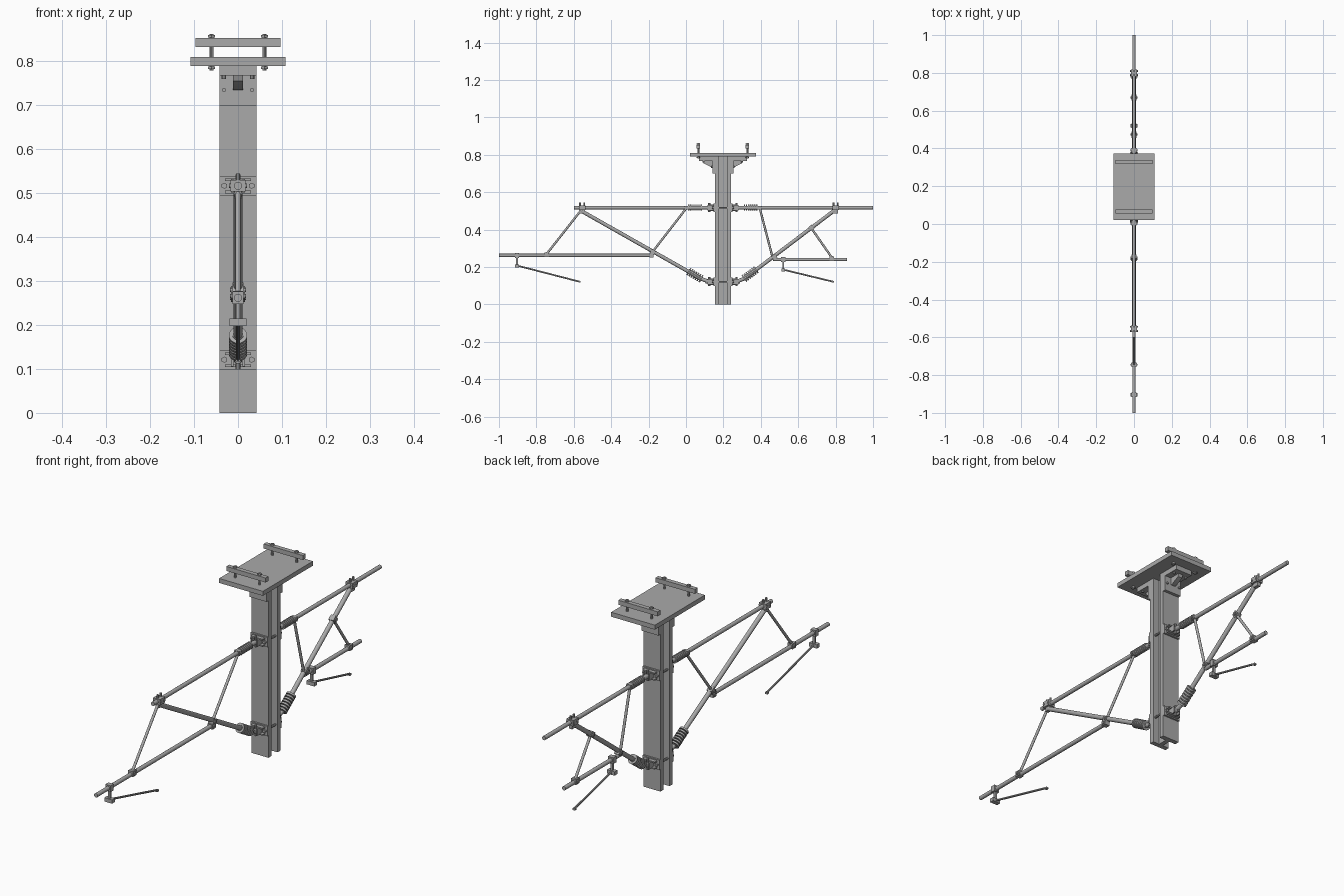
import bpy, bmesh, math
from mathutils import Vector, Matrix

cube = bpy.data.objects.get("Cube")
if cube:
    bpy.data.objects.remove(cube, do_unlink=True)

steel = bpy.data.materials.new("Galvanised grey")
steel.use_nodes = True
GREY = (0.40, 0.40, 0.40, 1)
steel.diffuse_color = GREY
steel.node_tree.nodes["Principled BSDF"].inputs["Base Color"].default_value = GREY

MID = 0.197  # y of the mast centre


class Part:
    """One named object gathered from boxes, rods and turned shapes."""

    def __init__(self, name):
        self.name, self.bm = name, bmesh.new()

    def box(self, x, y, z, sx, sy, sz, tilt=0):
        m = (Matrix.Translation((x, y, z)) @ Matrix.Rotation(tilt, 4, 'X')
             @ Matrix.Diagonal((sx, sy, sz, 1)))
        bmesh.ops.create_cube(self.bm, size=1, matrix=m)
        return self

    def rod(self, a, b, r, sides=16):
        a, b = Vector(a), Vector(b)
        turn = (b - a).to_track_quat('Z', 'Y').to_matrix().to_4x4()
        bmesh.ops.create_cone(self.bm, cap_ends=True, segments=sides, radius1=r, radius2=r,
                              depth=(b - a).length, matrix=Matrix.Translation((a + b) / 2) @ turn)
        return self

    def prism(self, outline, x0, x1):
        low = [self.bm.verts.new((x0, y, z)) for y, z in outline]
        face = self.bm.faces.new(low)
        ext = bmesh.ops.extrude_face_region(self.bm, geom=[face])
        moved = [v for v in ext["geom"] if isinstance(v, bmesh.types.BMVert)]
        bmesh.ops.translate(self.bm, verts=moved, vec=(x1 - x0, 0, 0))
        return self

    def done(self):
        bmesh.ops.recalc_face_normals(self.bm, faces=self.bm.faces)
        mesh = bpy.data.meshes.new(self.name)
        self.bm.to_mesh(mesh)
        self.bm.free()
        mesh.materials.append(steel)
        obj = bpy.data.objects.new(self.name, mesh)
        bpy.context.collection.objects.link(obj)
        bpy.ops.object.select_all(action='DESELECT')
        bpy.context.view_layer.objects.active = obj
        obj.select_set(True)
        bpy.ops.object.shade_smooth_by_angle(angle=math.radians(35))


def tube(name, a, b, r=0.009):
    Part(name).rod((0, *a), (0, *b), r).done()


def insulator(name, a, b, r):
    # Core with end caps and a row of sheds
    a, b = Vector((0, *a)), Vector((0, *b))
    p = Part(name).rod(a, b, r * 0.6)
    for i in range(7):
        t = (i + 0.5) / 7
        half = (b - a) * 0.045
        c = a.lerp(b, t)
        p.rod(c - half, c + half, r, 20)
    p.done()


def clamp(name, y, z, tilt=0, size=0.024):
    # Block around the tube with a cross bolt and nuts
    p = Part(name).box(0, y, z, 0.024, size, size, tilt)
    p.rod((-0.018, y, z), (0.018, y, z), 0.005, 8)
    for s in (-1, 1):
        p.rod((s * 0.012, y, z), (s * 0.016, y, z), 0.009, 6)
    p.done()


# Mast: H section
mast = Part("mast")
for s in (-1, 1):
    mast.box(0, MID + s * 0.032, 0.395, 0.084, 0.021, 0.79)
mast.box(0, MID, 0.395, 0.02, 0.044, 0.79).done()

# Head plate, hold-down bars and threaded rods
Part("head_plate").box(0, MID, 0.80, 0.216, 0.352, 0.02).done()
for s, side in ((-1, "front"), (1, "back")):
    y = MID + s * 0.131
    Part(side + "_hold_down_bar").box(0, y, 0.843, 0.194, 0.02, 0.02).done()
    rods = Part(side + "_hold_down_rods")
    for x in (-0.06, 0.06):
        rods.rod((x, y, 0.78), (x, y, 0.862), 0.005, 10)
        for z in (0.786, 0.857):
            rods.rod((x, y, z - 0.003), (x, y, z + 0.003), 0.009, 6)
    rods.done()

    # Angle bracket with a central gusset under the plate
    def out(d):
        return MID + s * (0.0425 + d)
    br = Part(side + "_head_bracket")
    br.box(0, out(0.043), 0.779, 0.084, 0.086, 0.022)
    br.box(0, out(0.007), 0.745, 0.084, 0.014, 0.09)
    br.prism([(out(0.01), 0.77), (out(0.066), 0.77), (out(0.06), 0.755),
              (out(0.022), 0.735), (out(0.01), 0.735)], -0.011, 0.011)
    for x in (-0.032, 0.032):
        br.rod((x, out(0.01), 0.735), (x, out(0.02), 0.735), 0.005, 8)
        br.rod((x, out(0.06), 0.76), (x, out(0.06), 0.77), 0.005, 8)
    br.done()

    # Hinge brackets for the upper and lower tubes
    for z, level in ((0.517, "upper"), (0.121, "lower")):
        h = Part(side + "_" + level + "_hinge")
        h.box(0, out(0.004), z, 0.084, 0.008, 0.044)
        for x in (-0.013, 0.013):
            h.box(x, out(0.022), z, 0.006, 0.036, 0.03)
        for dz in (-0.014, 0.014):
            h.box(0, out(0.014), z + dz, 0.06, 0.02, 0.006)
        for x in (-0.031, 0.031):
            h.rod((x, out(0.006), z), (x, out(0.016), z), 0.007, 6)
            h.rod((x, MID, z), (x, out(0), z), 0.005, 8)
        h.rod((0, out(0.03), z - 0.022), (0, out(0.03), z + 0.026), 0.006, 10)
        h.rod((0, out(0.02), z), (0, out(0.05), z), 0.009)
        h.done()

    # Upper insulator, with its link to the hinge
    insulator(side + "_upper_insulator", (out(0.068), 0.517), (out(0.145), 0.517), 0.016)
    tube(side + "_upper_link", (out(0.04), 0.517), (out(0.07), 0.517), 0.010)
    clamp(side + "_upper_brace_clamp", out(0.153), 0.517, 0, 0.02)


def drop_bracket(side, y, z, tip):
    # Hanger below the registration tube, steady arm and contact hook
    p = Part(side + "_drop_bracket")
    p.box(0, y, z, 0.026, 0.022, 0.028)
    p.box(0, y, z - 0.03, 0.010, 0.010, 0.06)
    p.box(0, y, z - 0.056, 0.038, 0.02, 0.017)
    p.done()
    arm = Part(side + "_steady_arm").rod((0, y, z - 0.054), (0, *tip), 0.0045, 10)
    arm.box(0, tip[0], tip[1] - 0.002, 0.012, 0.012, 0.008).done()


def head_clamp(side, y, z=0.517):
    # Twin saddle joining the upper tube and the strut
    p = Part(side + "_head_clamp").box(0, y, z, 0.034, 0.036, 0.026)
    p.box(0, y, z - 0.018, 0.016, 0.026, 0.024)
    for dy in (-0.011, 0.011):
        p.rod((0, y + dy, z), (0, y + dy, z + 0.028), 0.005, 8)
        p.rod((-0.02, y + dy, z), (0.02, y + dy, z), 0.005, 8)
    p.done()


# Front cantilever
tube("front_upper_tube", (0.01, 0.517), (-0.60, 0.517))
tube("front_strut", (-0.56, 0.50), (0.03, 0.166), 0.010)
insulator("front_strut_insulator", (0.01, 0.178), (0.085, 0.134), 0.021)
tube("front_strut_link", (0.08, 0.137), (0.125, 0.121), 0.010)
tube("front_registration_tube", (-1.0, 0.262), (-0.18, 0.262))
tube("front_outer_brace", (-0.56, 0.505), (-0.745, 0.27), 0.006)
tube("front_inner_brace", (0.0, 0.512), (-0.18, 0.28), 0.006)
head_clamp("front", -0.555)
clamp("front_strut_clamp", -0.178, 0.28, -0.5)
clamp("front_registration_clamp", -0.185, 0.262, 0, 0.022)
clamp("front_brace_clamp", -0.745, 0.266)
drop_bracket("front", -0.904, 0.262, (-0.57, 0.122))

# Back cantilever
tube("back_upper_tube", (0.385, 0.517), (1.0, 0.517))
tube("back_strut", (0.79, 0.50), (0.36, 0.174), 0.010)
insulator("back_strut_insulator", (0.308, 0.136), (0.378, 0.188), 0.021)
tube("back_strut_link", (0.268, 0.121), (0.312, 0.138), 0.010)
tube("back_registration_tube", (0.465, 0.24), (0.86, 0.24))
tube("back_inner_brace", (0.395, 0.512), (0.462, 0.255), 0.006)
tube("back_outer_brace", (0.67, 0.408), (0.78, 0.25), 0.006)
head_clamp("back", 0.80)
clamp("back_strut_clamp", 0.67, 0.41, 0.65)
clamp("back_registration_clamp", 0.473, 0.254, 0.65)
clamp("back_brace_clamp", 0.78, 0.244)
drop_bracket("back", 0.52, 0.24, (0.785, 0.122))
